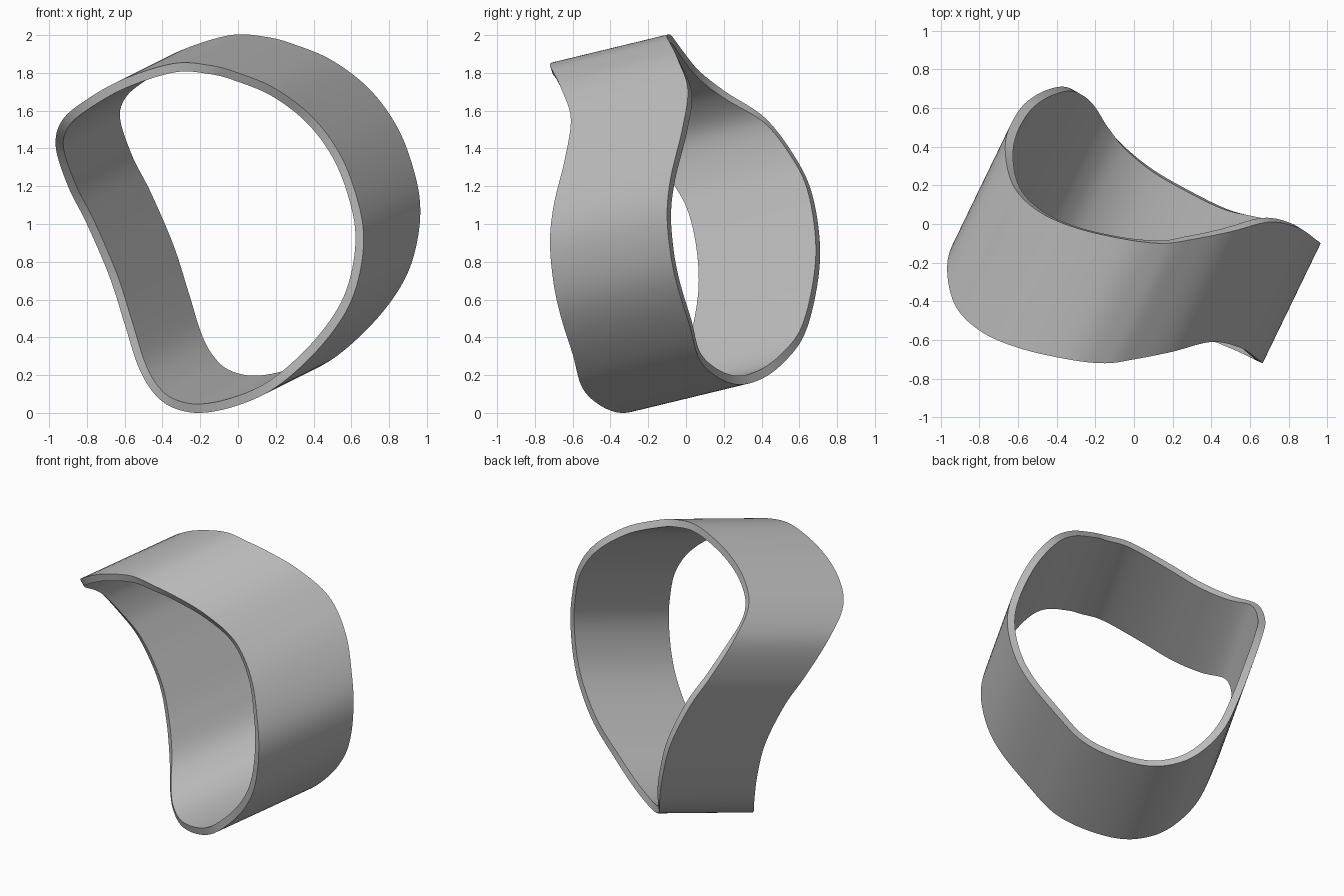
import bpy
import bmesh
import math
from mathutils import Vector

if "Cube" in bpy.data.objects:
    bpy.data.objects.remove(bpy.data.objects["Cube"], do_unlink=True)

# Outer front edge of the band, clockwise from the top
EDGE = [Vector(p) for p in (
    (-.34, -.7, 1.85), (-.15, -.72, 1.84), (0, -.7, 1.8), (.2, -.66, 1.715),
    (.4, -.61, 1.56), (.55, -.64, 1.35), (.64, -.7, 1.1), (.665, -.72, .9),
    (.63, -.7, .68), (.55, -.66, .5), (.4, -.6, .31), (.2, -.55, .135),
    (0, -.455, .04), (-.2, -.34, 0), (-.35, -.22, .03), (-.45, -.11, .11),
    (-.53, 0, .25), (-.6, .065, .47), (-.68, .09, .72), (-.8, .05, 1),
    (-.9, -.04, 1.2), (-.965, -.2, 1.41), (-.93, -.41, 1.55),
    (-.8, -.55, 1.66), (-.6, -.64, 1.77))]
SWEEP = Vector((.3, .62, .15))   # straight direction across the band
THICKNESS = .048
STEPS = 8


def closed_spline(points, steps):
    """Sample a smooth closed curve through the points."""
    samples = []
    count = len(points)
    for i in range(count):
        a, b, c, d = (points[(i + k) % count] for k in (-1, 0, 1, 2))
        for s in range(steps):
            t = s / steps
            samples.append(b + (c - a) * (t / 2)
                           + (a * 2 - b * 5 + c * 4 - d) * (t * t / 2)
                           + (b * 3 - a - c * 3 + d) * (t ** 3 / 2))
    return samples


def make_material(name, colour):
    material = bpy.data.materials.new(name)
    material.use_nodes = True
    material.diffuse_color = colour
    shader = next(n for n in material.node_tree.nodes if n.type == "BSDF_PRINCIPLED")
    shader.inputs["Base Color"].default_value = colour
    return material


def build_band(name, material):
    outer = closed_spline(EDGE, STEPS)
    count = len(outer)
    # Inner edge, offset square to both the curve and the sweep
    inner = []
    for i, point in enumerate(outer):
        tangent = outer[(i + 1) % count] - outer[i - 1]
        inner.append(point + SWEEP.cross(tangent).normalized() * THICKNESS)

    # Four loops joined into a closed strip with a rectangular section
    bm = bmesh.new()
    loops = [[bm.verts.new(p + shift) for p in edge] for edge, shift in (
        (outer, Vector()), (outer, SWEEP), (inner, SWEEP), (inner, Vector()))]
    for k, loop in enumerate(loops):
        following = loops[(k + 1) % len(loops)]
        for i in range(count):
            j = (i + 1) % count
            bm.faces.new((loop[i], loop[j], following[j], following[i]))
    bmesh.ops.recalc_face_normals(bm, faces=bm.faces)

    mesh = bpy.data.meshes.new(name)
    bm.to_mesh(mesh)
    bm.free()
    mesh.materials.append(material)
    band = bpy.data.objects.new(name, mesh)
    bpy.context.collection.objects.link(band)

    # Smooth walls with crisp rims
    bpy.ops.object.select_all(action="DESELECT")
    band.select_set(True)
    bpy.context.view_layer.objects.active = band
    bpy.ops.object.shade_smooth_by_angle(angle=math.radians(35))


build_band("curved_band", make_material("plain grey", (.5, .5, .5, 1)))
